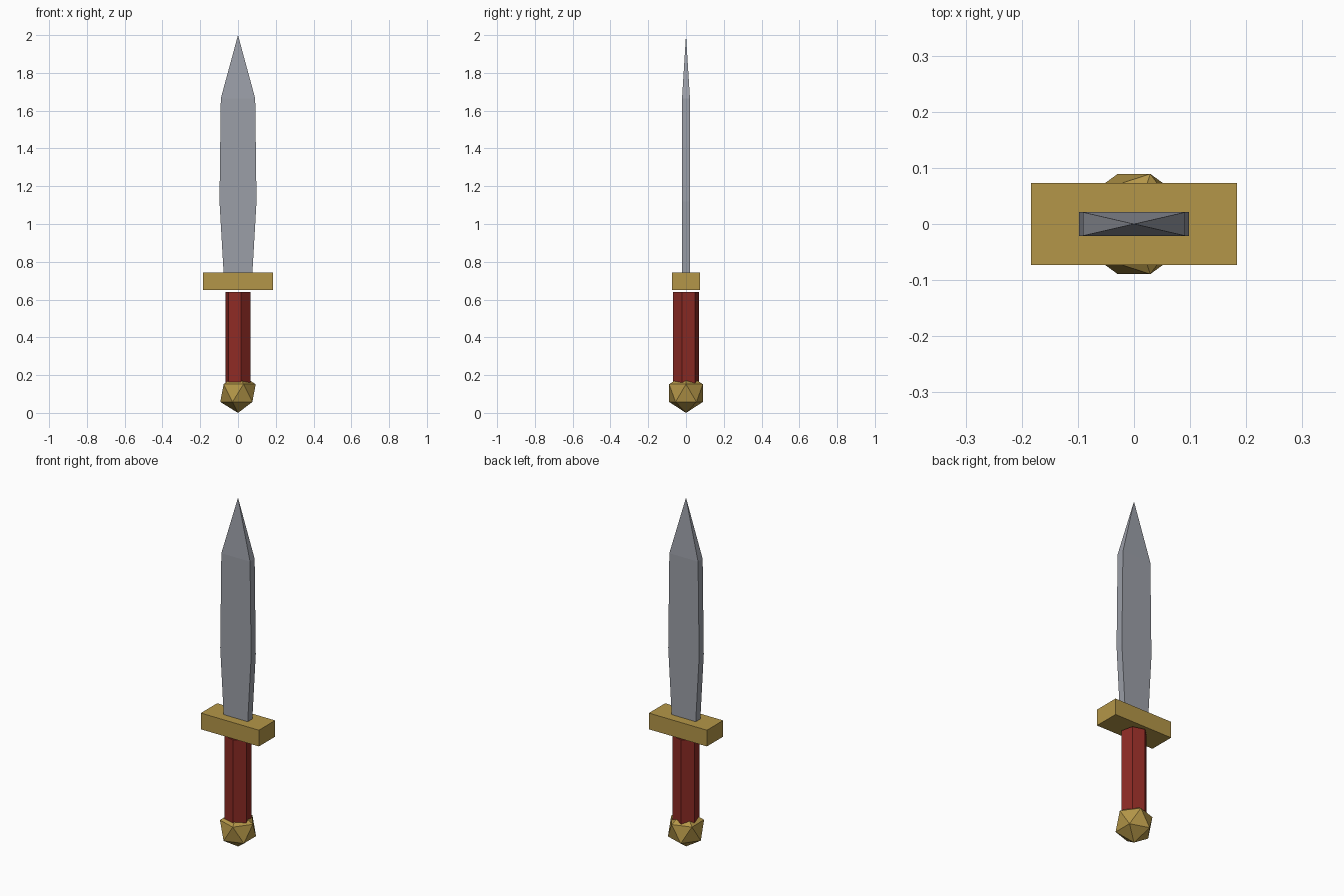
import bpy
import bmesh
import math
from mathutils import Matrix

cube = bpy.data.objects.get("Cube")
if cube:
    bpy.data.objects.remove(cube, do_unlink=True)


def material(name, rgb):
    mat = bpy.data.materials.new(name)
    mat.use_nodes = True
    color = (*rgb, 1.0)
    mat.diffuse_color = color
    mat.node_tree.nodes["Principled BSDF"].inputs["Base Color"].default_value = color
    return mat


steel = material("steel grey", (0.33, 0.345, 0.39))
gold = material("dull gold", (0.456, 0.305, 0.065))
red = material("dark red", (0.27, 0.024, 0.018))


def add_part(name, bm, mat):
    bmesh.ops.recalc_face_normals(bm, faces=bm.faces)
    mesh = bpy.data.meshes.new(name)
    bm.to_mesh(mesh)
    bm.free()
    mesh.materials.append(mat)
    obj = bpy.data.objects.new(name, mesh)
    bpy.context.collection.objects.link(obj)
    return obj


# Pommel: a faceted ball with twenty sides
bm = bmesh.new()
bmesh.ops.create_icosphere(bm, subdivisions=1, radius=0.105,
                           matrix=Matrix.Translation((0, 0, 0.105)))
add_part("pommel", bm, gold)

# Grip: a six-sided bar, turned slightly and sunk into the pommel
bottom, top = 0.12, 0.64
bm = bmesh.new()
bmesh.ops.create_cone(
    bm, cap_ends=True, segments=6, radius1=0.07, radius2=0.07, depth=top - bottom,
    matrix=Matrix.Translation((0, 0, (bottom + top) / 2))
    @ Matrix.Rotation(math.radians(13.4), 4, "Z"))
add_part("grip", bm, red)

# Guard: a plain block floating just above the grip
bm = bmesh.new()
bmesh.ops.create_cube(bm, size=1, matrix=Matrix.Translation((0, 0, 0.697))
                      @ Matrix.Diagonal((0.368, 0.147, 0.093, 1)))
add_part("guard", bm, gold)

# Blade: rectangular sections (height, half width) closing to a point
half_thickness = 0.021
sections = [(0.72, 0.075), (1.12, 0.098), (1.665, 0.091)]
bm = bmesh.new()
rings = [[bm.verts.new((sx * w, sy * half_thickness, z))
          for sx, sy in ((-1, -1), (1, -1), (1, 1), (-1, 1))]
         for z, w in sections]
tip = bm.verts.new((0, 0, 2))
bm.faces.new(rings[0])
for i in range(4):
    j = (i + 1) % 4
    for low, high in zip(rings, rings[1:]):
        bm.faces.new((low[i], low[j], high[j], high[i]))
    bm.faces.new((rings[-1][i], rings[-1][j], tip))
add_part("blade", bm, steel)
